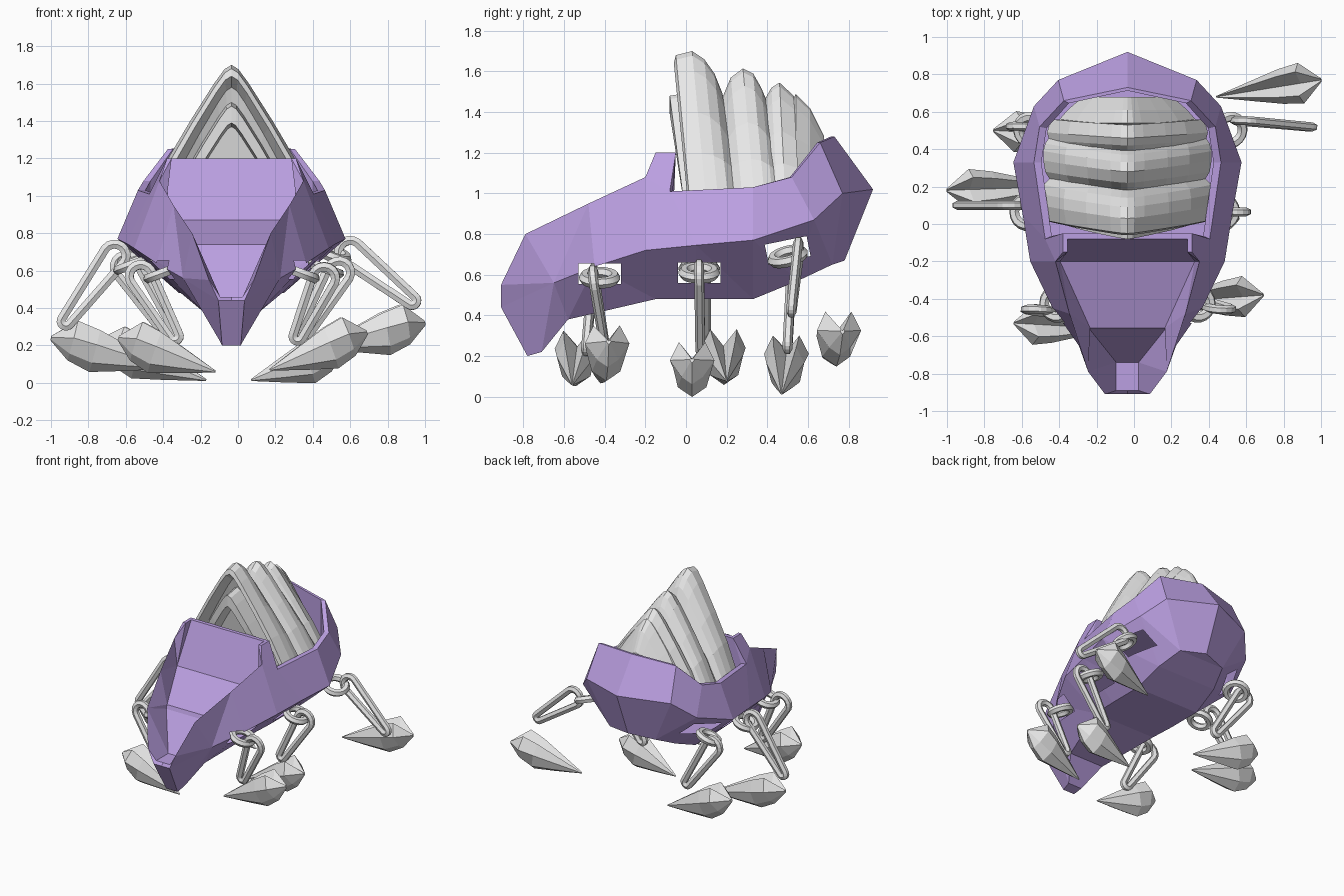
import bpy, bmesh, math
from mathutils import Vector, Matrix

cube = bpy.data.objects.get("Cube")
if cube:
    bpy.data.objects.remove(cube, do_unlink=True)

MID = -0.035  # centre line of the body


def material(name, rgb):
    mat = bpy.data.materials.new(name)
    mat.use_nodes = True
    color = (*rgb, 1)
    mat.diffuse_color = color
    mat.node_tree.nodes["Principled BSDF"].inputs["Base Color"].default_value = color
    return mat


purple = material("shell purple", (0.5, 0.35, 0.76))
grey = material("stone grey", (0.8, 0.8, 0.8))


def make_object(name, bm, mat, x=0):
    bmesh.ops.remove_doubles(bm, verts=bm.verts, dist=0.0005)
    bmesh.ops.recalc_face_normals(bm, faces=bm.faces)
    mesh = bpy.data.meshes.new(name)
    bm.to_mesh(mesh)
    bm.free()
    mesh.materials.append(mat)
    obj = bpy.data.objects.new(name, mesh)
    obj.location.x = x
    bpy.context.collection.objects.link(obj)
    return obj


def loft(bm, loops):
    # Skin closed loops of equal length and cap both ends
    rings = [[bm.verts.new(p) for p in loop] for loop in loops]
    n = len(rings[0])
    for a, b in zip(rings, rings[1:]):
        for i in range(n):
            j = (i + 1) % n
            bm.faces.new((a[i], a[j], b[j], b[i]))
    bm.faces.new(rings[0])
    bm.faces.new(rings[-1])


# Body shell: half columns from nose to tail, each belly, crease, rim
columns = [
    ((.05, -.78, .2), (.07, -.91, .44), (.12, -.91, .55)),
    ((.06, -.71, .22), (.26, -.65, .56), (.21, -.79, .8)),
    ((.15, -.58, .38), (.4, -.45, .64), (.31, -.48, .95)),
    ((.27, -.15, .48), (.52, -.2, .72), (.385, -.2, 1.08)),
    ((.28, .05, .48), (.56, .05, .745), (.44, -.08, 1.01)),
    ((.28, .33, .48), (.61, .33, .77), (.5, .33, 1.03)),
    ((.26, .55, .57), (.5, .63, .87), (.47, .52, 1.08)),
    ((.2, .72, .65), (.37, .77, 1), (.34, .66, 1.25)),
    ((0, .78, .67), (0, .92, 1.02), (0, .73, 1.28)),
]
belly, crease, rim = zip(*columns)
body = bmesh.new()


def face(*points):
    unique = []
    for p in points:
        if p not in unique:
            unique.append(p)
    if len(unique) > 2:
        body.faces.new([body.verts.new(p) for p in unique])


def mid(p):
    return (0, p[1], p[2])


def strip(a, b):
    for i in range(len(a) - 1):
        face(a[i], a[i + 1], b[i + 1], b[i])


strip([mid(p) for p in belly], belly)
strip(belly, crease)
strip(crease, rim)
face(mid(belly[0]), belly[0], crease[0], mid(crease[0]))

# Open back: rim thickness, inner wall and floor
inner = [(x * .92, .3 + (y - .3) * .96, z) for x, y, z in rim[4:]]
floor = [(x, y, .85) for x, y, z in inner]
strip(rim[4:], inner)
strip(inner, floor)
strip(floor, [mid(p) for p in floor])

# Sunken hood between high cheeks: shelf, small step, steep nose, lip
hood = [(.36, -.2, .87), (.2, -.555, .74), (.2, -.565, .71), (.06, -.74, .46), (.06, -.89, .46)]
strip(hood, [mid(p) for p in hood])
face(rim[3], hood[0], rim[2])
face(rim[2], hood[0], hood[1])
face(rim[2], rim[1], hood[1])
face(rim[1], hood[2], hood[1])
face(rim[1], hood[3], hood[2])
face(rim[1], rim[0], hood[4], hood[3])
face(rim[0], crease[0], mid(crease[0]), mid(hood[4]), hood[4])

# Leaning wall between corner posts, rising from the hood shelf
post_f, post_b = (.345, -.15, 1.2), (.345, -.05, 1.2)
wall_f, wall_b = (.32, -.15, 1.2), (.32, -.08, 1.2)
face(rim[3], post_f, post_b, rim[4])
face(post_f, wall_f, wall_b, post_b)
face(post_b, wall_b, mid(wall_b), mid(post_b))
face(rim[3], post_f, wall_f)
face(rim[3], wall_f, hood[0])
face(wall_f, wall_b, hood[0])
face(wall_b, hood[0], mid(hood[0]), mid(wall_b))
face(post_b, rim[4], inner[0])
face(post_b, inner[0], floor[0], mid(floor[0]), mid(post_b))


# Leg sockets: openings sliced out of the lower side faces
def lower_side():
    return [f for f in body.faces
            if f.calc_center_median().x > .15 and f.calc_center_median().z < .8]


bmesh.ops.remove_doubles(body, verts=body.verts, dist=0.0005)
bmesh.ops.triangulate(body, faces=lower_side())
for y, z, tilt in ((-.425, .605, 0), (.065, .61, 0), (.5, .72, .2)):
    center = Vector((0, y, z))
    turn = Matrix.Rotation(tilt, 3, 'X')
    sides = [(turn @ Vector(axis), half) for axis, half in
             (((0, 1, 0), .105), ((0, -1, 0), .105), ((0, 0, 1), .05), ((0, 0, -1), .05))]
    for axis, half in sides:
        near = [f for f in lower_side() if any(abs(v.co.y - y) < .35 for v in f.verts)]
        parts = set(near)
        for f in near:
            parts.update(f.edges, f.verts)
        bmesh.ops.bisect_plane(body, geom=list(parts), plane_co=center + axis * half, plane_no=axis)
    hole = [f for f in lower_side() if all(
        (f.calc_center_median() - center).dot(axis) < half for axis, half in sides)]
    bmesh.ops.delete(body, geom=hole, context='FACES')

shell = make_object("body_shell", body, purple, MID)
mirror = shell.modifiers.new("mirror", 'MIRROR')
mirror.use_clip = True

# Back plates: tent-shaped arches, each loop is ridge y, half width, height
TENT = ((1, 0), (.74, .33), (.48, .6), (.2, .87), (.08, .97))


def back_plate(name, lean, loops):
    def arch(y, w, h):
        right = [(w * a, y + lean * (1 - b), .95 + h * b) for a, b in TENT]
        left = [(-x, yy, z) for x, yy, z in reversed(right)]
        return right + [(0, y, .95 + h)] + left
    bm = bmesh.new()
    loft(bm, [arch(*p) for p in loops])
    make_object(name, bm, grey, MID)


back_plate("front_back_plate", .07, (
    (.04, .26, .42), (-.08, .27, .44), (-.08, .32, .53), (.04, .33, .55), (.02, .36, .63),
    (-.06, .41, .69), (-.05, .44, .73), (.03, .46, .75), (.09, .46, .71), (.14, .45, .64), (.18, .41, .54)))
back_plate("second_back_plate", .06, (
    (.17, .41, .5), (.22, .44, .62), (.28, .45, .665), (.33, .45, .64), (.37, .44, .57), (.4, .42, .5)))
back_plate("third_back_plate", .03, (
    (.37, .4, .48), (.42, .42, .57), (.46, .43, .595), (.53, .41, .53)))
back_plate("rear_back_plate", 0, (
    (.5, .4, .45), (.54, .38, .54), (.61, .32, .47), (.68, .24, .33)))


# Legs: socket ring, tapered link and crystal foot
def socket_ring(name, center, tilt):
    lean = .35 if center[0] > 0 else -.35
    bpy.ops.mesh.primitive_torus_add(major_radius=.075, minor_radius=.028, major_segments=18,
                                     minor_segments=6, location=center, rotation=(tilt, lean, 0))
    ring = bpy.context.object
    ring.name = name
    ring.data.materials.append(grey)
    bpy.ops.object.shade_smooth_by_angle()


def link(name, top, end):
    top, end = Vector(top), Vector(end)
    along = (end - top).normalized()
    normal = along.cross(Vector((0, 1, 0))).normalized()
    side = normal.cross(along)
    path = []
    for center, radius, start in ((top, .062, 90), (end, .026, -90)):
        for k in range(9):
            t = math.radians(start + k * 22.5)
            path.append((center, radius, math.cos(t), math.sin(t)))
    # Bevelled bar swept round the teardrop path
    bm = bmesh.new()
    rings = []
    for center, radius, c, s in path:
        out = along * c + normal * s
        rings.append([bm.verts.new(center + out * (radius + a) + side * b) for a, b in
                      ((-.024, -.012), (0, -.024), (.024, -.012), (.024, .012), (0, .024), (-.024, .012))])
    for i, a in enumerate(rings):
        b = rings[(i + 1) % len(rings)]
        for k in range(6):
            m = (k + 1) % 6
            bm.faces.new((a[k], a[m], b[m], b[k]))
    make_object(name, bm, grey)


def foot(name, tip, heel):
    # Keel deepest mid-way, twin horns close to the heel
    tip, heel = Vector(tip), Vector(heel)
    along = heel - tip
    side = Vector((0, 0, 1)).cross(along).normalized()
    up = along.normalized().cross(side)

    def section(t, low, high):
        half = [(0, -.125 * low), (.07 * low, -.075 * low), (.11 * high, .03 * high), (.065 * high, .125 * high)]
        outline = half + [(0, .04 * high)] + [(-a, b) for a, b in reversed(half[1:])]
        return [tip + along * t + side * a + up * b for a, b in outline]
    bm = bmesh.new()
    loft(bm, [section(*s) for s in
              ((0, .04, .04), (.35, .6, .5), (.62, 1, .85), (.82, .75, 1), (1, .1, .1))])
    make_object(name, bm, grey)


legs = {
    "front_left": ((.34, -.425, .585), (.46, -.45, .56), (.32, -.4, .25), (.17, -.42, .07), (.69, -.38, .27)),
    "middle_left": ((.47, .065, .61), (.54, .065, .59), (.34, .07, .25), (.07, .03, .015), (.56, .03, .18)),
    "back_left": ((.51, .5, .69), (.6, .55, .7), (.93, .52, .44), (.44, .68, .19), (1, .77, .32)),
    "front_right": ((-.41, -.425, .585), (-.52, -.46, .57), (-.34, -.49, .25), (-.12, -.56, .06), (-.64, -.53, .24)),
    "middle_right": ((-.57, .065, .63), (-.66, .1, .68), (-.92, .1, .33), (-.38, .2, .08), (-1, .18, .24)),
    "back_right": ((-.55, .5, .67), (-.6, .52, .62), (-.36, .5, .26), (-.17, .47, .015), (-.75, .5, .22)),
}
for place, (ring, top, end, tip, heel) in legs.items():
    socket_ring(place + "_socket_ring", ring, .25 if "back" in place else 0)
    link(place + "_leg_link", top, end)
    foot(place + "_foot", tip, heel)
